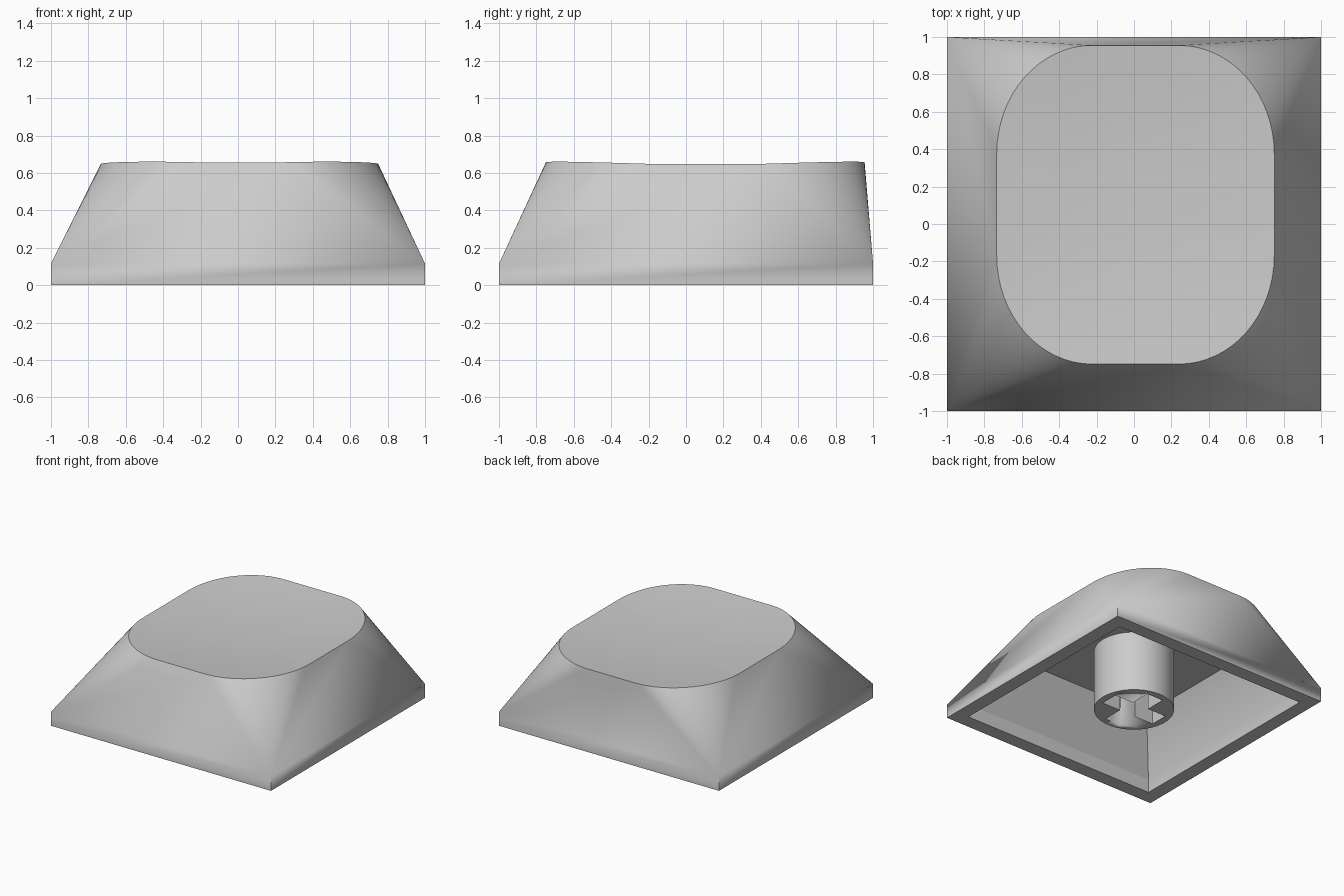
import bpy, bmesh, math

cube = bpy.data.objects.get("Cube")
if cube:
    bpy.data.objects.remove(cube, do_unlink=True)

# Single plastic colour
grey = bpy.data.materials.new("light grey plastic")
grey.use_nodes = True
colour = (0.6, 0.6, 0.6, 1)
grey.diffuse_color = colour
grey.node_tree.nodes["Principled BSDF"].inputs["Base Color"].default_value = colour


def finish(name, bm, angle=30):
    bmesh.ops.recalc_face_normals(bm, faces=bm.faces)
    mesh = bpy.data.meshes.new(name)
    bm.to_mesh(mesh)
    bm.free()
    mesh.materials.append(grey)
    obj = bpy.data.objects.new(name, mesh)
    bpy.context.collection.objects.link(obj)
    bpy.ops.object.select_all(action="DESELECT")
    obj.select_set(True)
    bpy.context.view_layer.objects.active = obj
    bpy.ops.object.shade_smooth_by_angle(angle=math.radians(angle))
    return obj


def rectangle(bm, x0, x1, y0, y1, z):
    # Counter-clockwise from the +x +y corner
    return [bm.verts.new((x, y, z)) for x, y in ((x1, y1), (x0, y1), (x0, y0), (x1, y0))]


def bridge(bm, a, b):
    n = len(a)
    for i in range(n):
        j = (i + 1) % n
        bm.faces.new((a[i], a[j], b[j], b[i]))


# Cap shell: square skirt, lofted walls, dished top and hollow inside
STEPS = 16
CX, CY = 0.008, 0.103
HALF_X, HALF_Y = 0.742, 0.852
RX, RY = 0.51, 0.58


def top_ring(bm, scale):
    ring = []
    for corner, (sx, sy) in enumerate(((1, 1), (-1, 1), (-1, -1), (1, -1))):
        for i in range(STEPS + 1):
            a = math.pi / 2 * (corner + i / STEPS)
            x = scale * (sx * (HALF_X - RX) + RX * math.cos(a))
            y = scale * (sy * (HALF_Y - RY) + RY * math.sin(a))
            z = 0.61 + 0.06 * (x * x + y * y)
            ring.append(bm.verts.new((x + CX, y + CY, z)))
    return ring


bm = bmesh.new()
base = rectangle(bm, -1, 1, -1, 1, 0)
skirt = rectangle(bm, -1, 1, -1, 1, 0.115)
bridge(bm, base, skirt)

# Each skirt corner fans out to one rounded corner of the top
rim = top_ring(bm, 1)
for c in range(4):
    first = c * (STEPS + 1)
    for i in range(first, first + STEPS):
        bm.faces.new((skirt[c], rim[i + 1], rim[i]))
    bm.faces.new((skirt[c], skirt[(c + 1) % 4], rim[(first + STEPS + 1) % len(rim)], rim[first + STEPS]))

# Shallow dish
outer = rim
for scale in (0.8, 0.6, 0.4, 0.2):
    inner = top_ring(bm, scale)
    bridge(bm, outer, inner)
    outer = inner
bm.faces.new(outer)

# Hollow underside
lip = rectangle(bm, -0.885, 0.885, -0.885, 0.885, 0)
lip_top = rectangle(bm, -0.885, 0.885, -0.885, 0.885, 0.11)
ceiling = rectangle(bm, -0.67, 0.68, -0.65, 0.82, 0.5)
bridge(bm, base, lip)
bridge(bm, lip, lip_top)
bridge(bm, lip_top, ceiling)
bm.faces.new(ceiling)
finish("cap_shell", bm)

# Round stem with a cross-shaped socket
bm = bmesh.new()
bmesh.ops.create_cone(bm, cap_ends=True, segments=64, radius1=0.302, radius2=0.302, depth=0.51)
bmesh.ops.translate(bm, verts=bm.verts, vec=(0, 0, 0.255))
stem = finish("stem", bm)

bm = bmesh.new()
W, L = 0.075, 0.245
plan = [(L, -W), (L, W), (W, W), (W, L), (-W, L), (-W, W),
        (-L, W), (-L, -W), (-W, -W), (-W, -L), (W, -L), (W, -W)]
low = [bm.verts.new((x, y, -0.1)) for x, y in plan]
high = [bm.verts.new((x, y, 0.42)) for x, y in plan]
bridge(bm, low, high)
bm.faces.new(low)
bm.faces.new(high)
cutter = finish("socket_cutter", bm)
cutter.hide_render = True

cut = stem.modifiers.new("cross socket", "BOOLEAN")
cut.operation = "DIFFERENCE"
cut.solver = "EXACT"
cut.object = cutter
bpy.context.view_layer.objects.active = stem
bpy.ops.object.modifier_apply(modifier=cut.name)
bpy.data.objects.remove(cutter, do_unlink=True)
